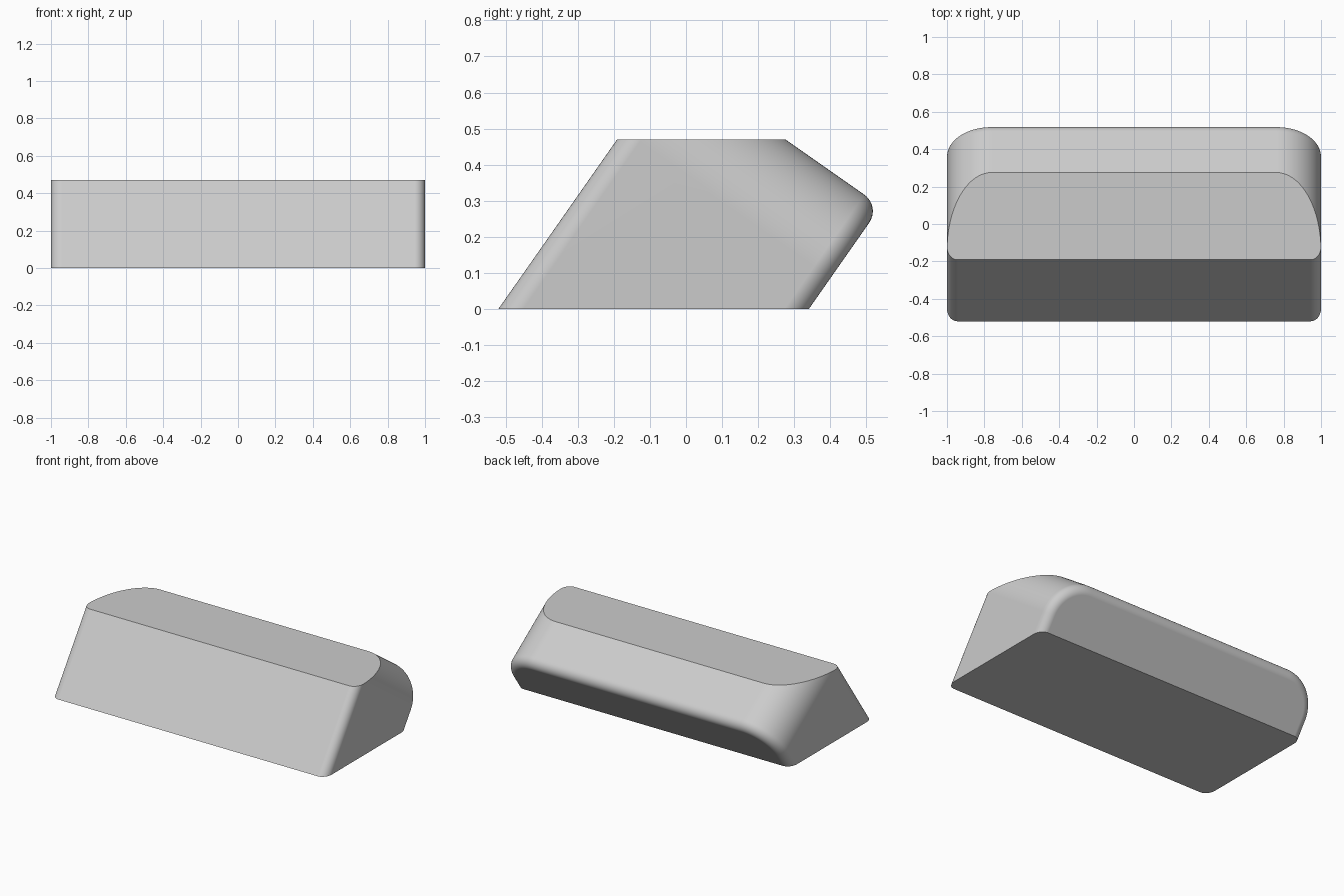
import bpy, bmesh, math
from mathutils import Matrix, Vector

if "Cube" in bpy.data.objects:
    bpy.data.objects.remove(bpy.data.objects["Cube"], do_unlink=True)

TILT = math.radians(-35)
FRONT, BACK, TOP, LOW = -0.426, 0.279, 0.543, -0.8
HEIGHT, CORNER, RIM = 0.47, 0.24, 0.056


def bevel(bm, edges, size, segments):
    bmesh.ops.bevel(bm, geom=edges, offset=size, offset_type='OFFSET',
                    segments=segments, profile=0.5, affect='EDGES')


def slice_flat(bm, z, up):
    """Cut away everything beyond a level plane and cap the opening."""
    cut = bmesh.ops.bisect_plane(
        bm, geom=bm.verts[:] + bm.edges[:] + bm.faces[:], dist=1e-5,
        plane_co=(0, 0, z), plane_no=(0, 0, up), clear_outer=True)
    rim = [e for e in cut["geom_cut"] if isinstance(e, bmesh.types.BMEdge)]
    bmesh.ops.edgeloop_fill(bm, edges=rim)


# Upright block, before tilting
bm = bmesh.new()
bmesh.ops.create_cube(bm, size=1)
bmesh.ops.transform(bm, verts=bm.verts, matrix=(
    Matrix.Translation((0, (FRONT + BACK) / 2, (TOP + LOW) / 2))
    @ Matrix.Diagonal((2, BACK - FRONT, TOP - LOW, 1))))

# Large rounded upper corners at both ends
bevel(bm, [e for e in bm.edges if all(abs(v.co.x) > 0.9 and v.co.z > 0 for v in e.verts)
           and abs(e.verts[0].co.y - e.verts[1].co.y) > 0.1], CORNER, 20)

# Small rounding around the front and back faces
bevel(bm, [e for e in bm.edges
           if abs(e.verts[0].co.y - e.verts[1].co.y) < 1e-4], RIM, 10)

# Lean the block back, then trim it level above and below
bmesh.ops.rotate(bm, verts=bm.verts, cent=(0, 0, 0), matrix=Matrix.Rotation(TILT, 3, 'X'))
slice_flat(bm, HEIGHT, 1)
slice_flat(bm, 0, -1)
bmesh.ops.recalc_face_normals(bm, faces=bm.faces)

mesh = bpy.data.meshes.new("slanted_bar")
bm.to_mesh(mesh)
bm.free()
bar = bpy.data.objects.new("slanted_bar", mesh)
bpy.context.collection.objects.link(bar)

# Plain grey
grey = bpy.data.materials.new("light grey")
grey.use_nodes = True
colour = (0.6, 0.6, 0.6, 1)
grey.diffuse_color = colour
grey.node_tree.nodes["Principled BSDF"].inputs["Base Color"].default_value = colour
mesh.materials.append(grey)

# Smooth roundings, crisp trimmed edges
bpy.context.view_layer.objects.active = bar
bar.select_set(True)
bpy.ops.object.shade_smooth_by_angle(angle=math.radians(25))
weighted = bar.modifiers.new("even_shading", 'WEIGHTED_NORMAL')
weighted.keep_sharp = True
